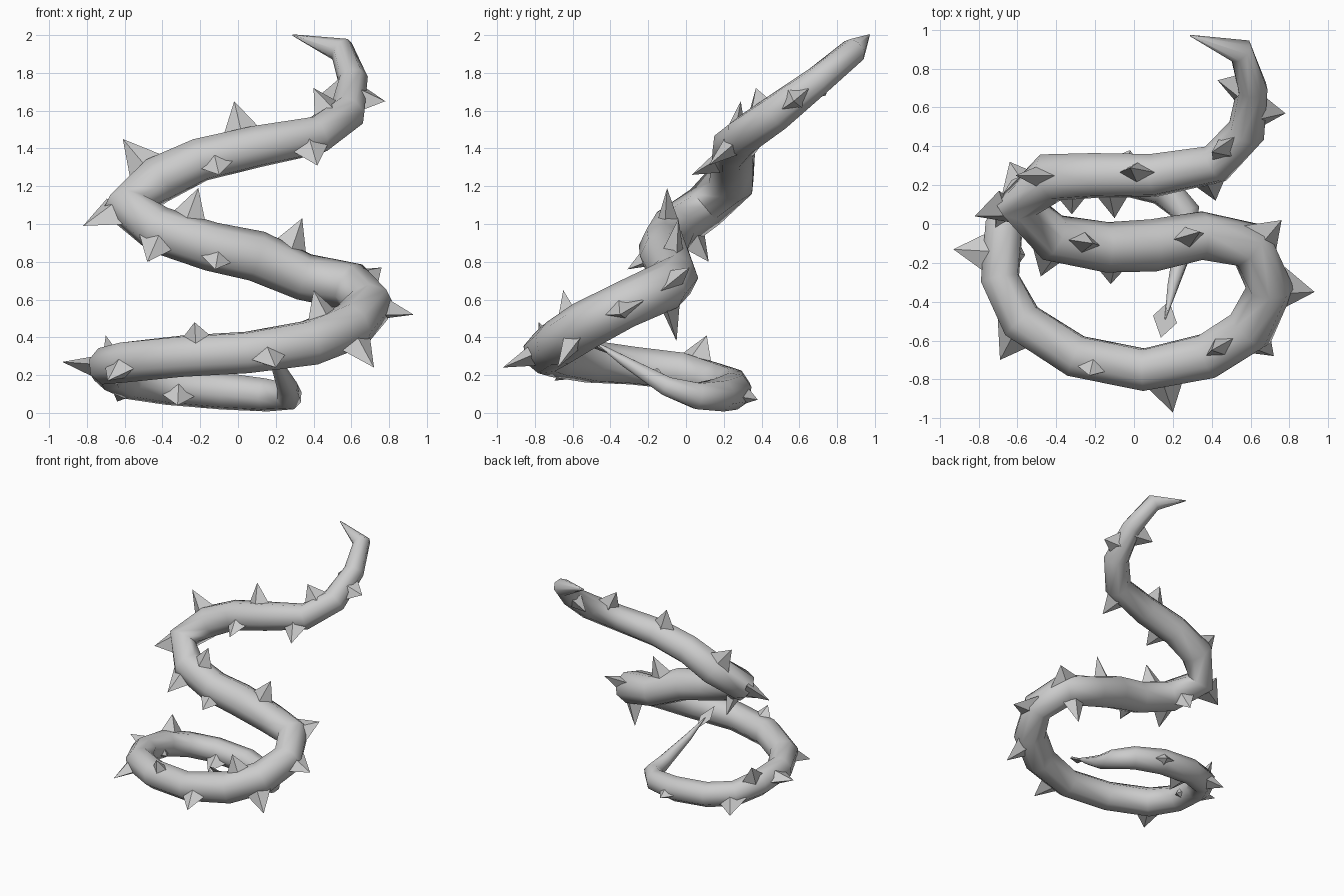
import bpy, bmesh, math
from mathutils import Vector

cube = bpy.data.objects.get("Cube")
if cube:
    bpy.data.objects.remove(cube, do_unlink=True)

SIDES = 8

# Centre line of the vine from upper tip to lower tip: x, y, z, radius
PATH = [
    (0.29, 0.97, 2.0, 0.004), (0.55, 0.89, 1.92, 0.07), (0.61, 0.7, 1.76, 0.08),
    (0.58, 0.48, 1.59, 0.1), (0.42, 0.31, 1.47, 0.105), (0.1, 0.25, 1.41, 0.115),
    (-0.2, 0.25, 1.34, 0.12), (-0.43, 0.24, 1.23, 0.13), (-0.59, 0.1, 1.09, 0.12),
    (-0.42, -0.07, 0.97, 0.125), (-0.14, -0.12, 0.88, 0.13), (0.1, -0.11, 0.83, 0.135),
    (0.35, -0.06, 0.72, 0.125), (0.6, -0.11, 0.67, 0.13), (0.7, -0.33, 0.57, 0.125),
    (0.6, -0.54, 0.46, 0.13), (0.38, -0.68, 0.37, 0.125), (0.05, -0.75, 0.32, 0.115),
    (-0.3, -0.68, 0.3, 0.115), (-0.58, -0.5, 0.27, 0.115), (-0.69, -0.28, 0.25, 0.105),
    (-0.67, -0.02, 0.22, 0.105), (-0.57, 0.15, 0.17, 0.1), (-0.37, 0.24, 0.14, 0.1),
    (-0.08, 0.25, 0.115, 0.1), (0.15, 0.18, 0.095, 0.09), (0.27, 0.06, 0.09, 0.075),
    (0.26, -0.1, 0.14, 0.055), (0.2, -0.32, 0.27, 0.03), (0.16, -0.49, 0.38, 0.003),
]

# Thorn tips
TIPS = [
    (0.78, 0.57, 1.65), (0.43, 0.74, 1.68), (0.4, 0.37, 1.72), (-0.02, 0.29, 1.65),
    (0.42, 0.12, 1.31), (-0.61, 0.25, 1.45), (-0.82, 0.04, 0.99), (-0.1, 0.03, 1.26),
    (-0.21, -0.1, 1.19), (0.34, -0.04, 1.03), (-0.48, -0.27, 0.8), (-0.12, -0.31, 0.76),
    (-0.47, 0.12, 0.8), (0.76, 0.02, 0.77), (0.93, -0.35, 0.52), (0.72, -0.68, 0.24),
    (0.52, -0.05, 0.38), (0.2, -0.97, 0.24), (0.15, -0.51, 0.35), (0.4, -0.65, 0.65),
    (-0.23, -0.78, 0.48), (-0.93, -0.13, 0.27), (-0.69, -0.7, 0.17), (-0.56, -0.16, 0.19),
    (-0.7, 0.11, 0.41), (-0.64, 0.32, 0.06), (-0.32, 0.05, 0.04), (-0.02, 0.38, 0.07),
]

points = [Vector(p[:3]) for p in PATH]
radii = [p[3] for p in PATH]

grey = bpy.data.materials.new("light_grey")
grey.use_nodes = True
COLOUR = (0.6, 0.6, 0.6, 1.0)
grey.diffuse_color = COLOUR
grey.node_tree.nodes["Principled BSDF"].inputs["Base Color"].default_value = COLOUR


def finish(bm, name, angle):
    """Turn a bmesh into a shaded object."""
    bmesh.ops.recalc_face_normals(bm, faces=bm.faces[:])
    mesh = bpy.data.meshes.new(name)
    bm.to_mesh(mesh)
    bm.free()
    mesh.materials.append(grey)
    obj = bpy.data.objects.new(name, mesh)
    bpy.context.collection.objects.link(obj)
    bpy.ops.object.select_all(action="DESELECT")
    obj.select_set(True)
    bpy.context.view_layer.objects.active = obj
    bpy.ops.object.shade_smooth_by_angle(angle=math.radians(angle))
    return obj


def nearest_on_path(tip):
    """Closest centre-line point with its radius and direction."""
    best = None
    for i in range(len(points) - 1):
        a, b = points[i], points[i + 1]
        span = b - a
        t = max(0.0, min(1.0, (tip - a).dot(span) / span.length_squared))
        spot = a + span * t
        gap = (tip - spot).length
        if best is None or gap < best[0]:
            radius = radii[i] + (radii[i + 1] - radii[i]) * t
            best = (gap, spot, radius, span.normalized())
    return best[1:]


# Vine: rings swept along the centre line
bm = bmesh.new()
rings = []
normal = Vector((0, 0, 1))
for i, (centre, radius) in enumerate(zip(points, radii)):
    before = (centre - points[max(i - 1, 0)]).normalized()
    after = (points[min(i + 1, len(points) - 1)] - centre).normalized()
    tangent = (before + after).normalized()
    normal = (normal - tangent * normal.dot(tangent)).normalized()
    side = tangent.cross(normal)
    ring = []
    for k in range(SIDES):
        a = math.tau * k / SIDES
        offset = normal * math.cos(a) + side * math.sin(a)
        ring.append(bm.verts.new(centre + offset * radius))
    rings.append(ring)
for lower, upper in zip(rings, rings[1:]):
    for k in range(SIDES):
        n = (k + 1) % SIDES
        bm.faces.new((lower[k], lower[n], upper[n], upper[k]))
bm.faces.new(rings[0])
bm.faces.new(rings[-1])
finish(bm, "vine", 60)

# Thorns: blade-like pyramids rooted inside the vine
bm = bmesh.new()
for tip in map(Vector, TIPS):
    spot, radius, along = nearest_on_path(tip)
    out = (tip - spot).normalized()
    along = (along - out * along.dot(out)).normalized()
    across = out.cross(along)
    root = spot + out * radius * 0.5
    offsets = (along * 0.12, across * 0.065, along * -0.12, across * -0.065)
    base = [bm.verts.new(root + o) for o in offsets]
    top = bm.verts.new(tip)
    for k in range(4):
        bm.faces.new((base[k], base[(k + 1) % 4], top))
    bm.faces.new(base)
finish(bm, "thorns", 30)
